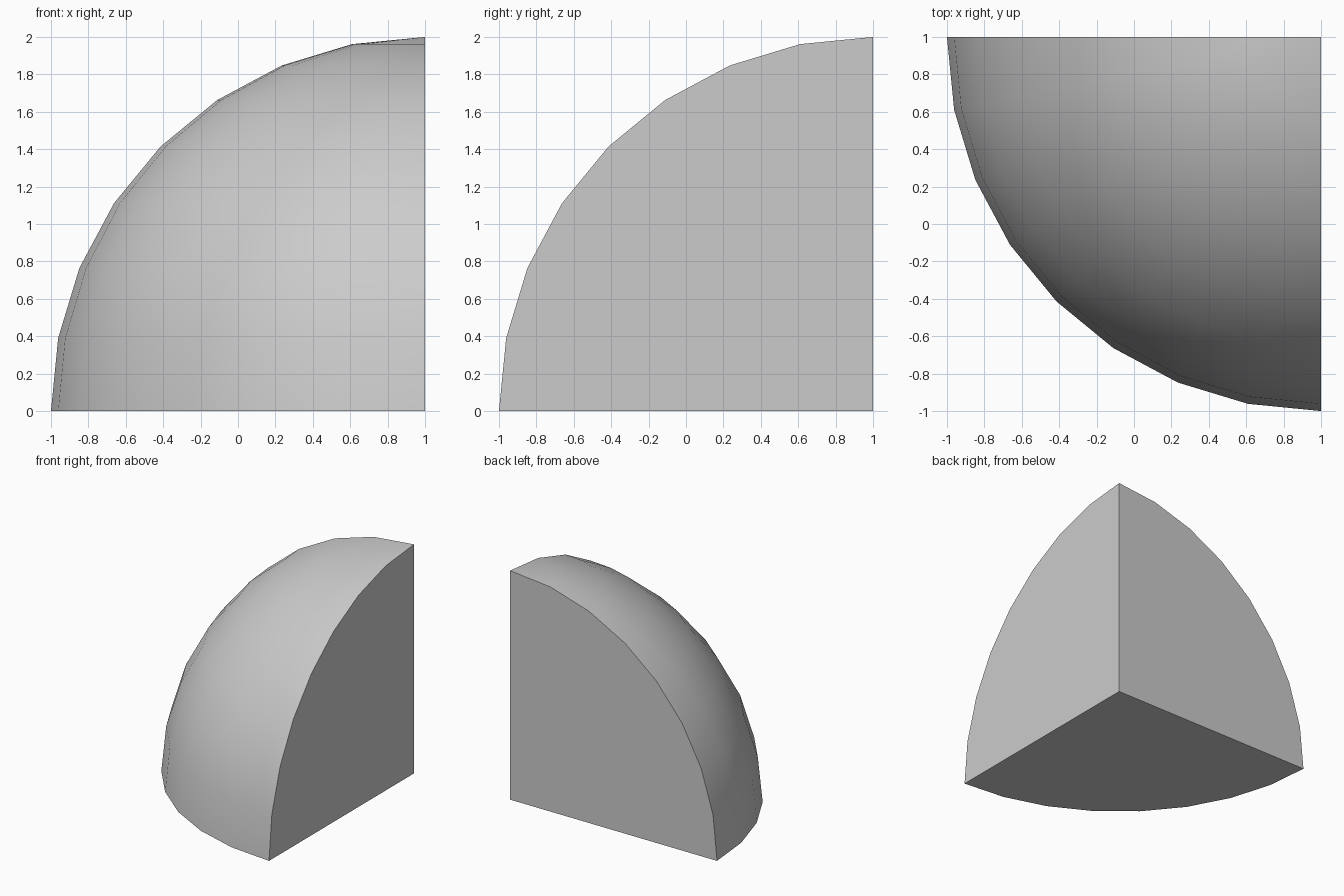
import bpy, bmesh
from math import sin, cos, pi, atan2, radians
from mathutils import Vector

if "Cube" in bpy.data.objects:
    bpy.data.objects.remove(bpy.data.objects["Cube"])

RADIUS = 2.0
STEPS = 8                      # facets per quarter turn
CENTRE = Vector((1, 1, 0))

bm = bmesh.new()

# Quarter-arc profile in the x-z plane, spun a quarter turn into the domed skin
arc = [bm.verts.new((-RADIUS * cos(i * pi / 2 / STEPS), 0, RADIUS * sin(i * pi / 2 / STEPS)))
       for i in range(STEPS + 1)]
edges = [bm.edges.new(pair) for pair in zip(arc, arc[1:])]
bmesh.ops.spin(bm, geom=arc + edges, cent=(0, 0, 0), axis=(0, 0, 1),
               angle=pi / 2, steps=STEPS, use_duplicate=False)
bmesh.ops.remove_doubles(bm, verts=bm.verts[:], dist=0.001)

# Three flat quarter-disc walls meeting at the inner corner
rim = bm.verts[:]
corner = bm.verts.new((0, 0, 0))
for axis in range(3):
    a, b = (axis + 1) % 3, (axis + 2) % 3
    side = [v for v in rim if abs(v.co[axis]) < 0.001]
    side.sort(key=lambda v: atan2(abs(v.co[b]), abs(v.co[a])))
    bm.faces.new([corner] + side)

bmesh.ops.recalc_face_normals(bm, faces=bm.faces[:])
bmesh.ops.translate(bm, verts=bm.verts[:], vec=CENTRE)

mesh = bpy.data.meshes.new("sphere_octant")
bm.to_mesh(mesh)
bm.free()
octant = bpy.data.objects.new("sphere_octant", mesh)
bpy.context.collection.objects.link(octant)

# Smooth dome, crisp wall edges
bpy.context.view_layer.objects.active = octant
octant.select_set(True)
bpy.ops.object.shade_smooth_by_angle(angle=radians(30))
